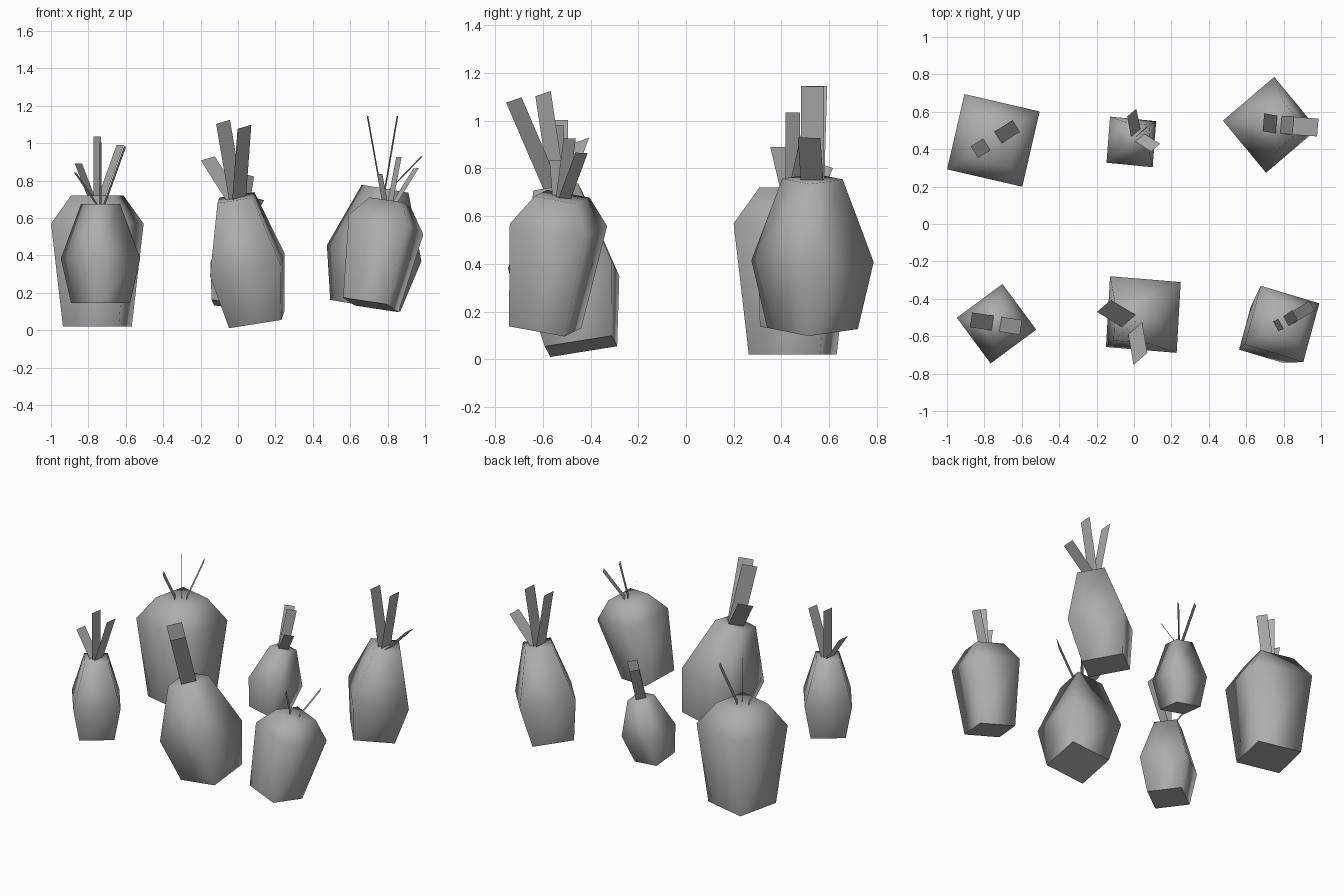
import bpy, bmesh, math
from mathutils import Matrix, Vector

cube = bpy.data.objects.get("Cube")
if cube:
    bpy.data.objects.remove(cube)

grey = bpy.data.materials.new("plain grey")
grey.use_nodes = True
colour = (0.42, 0.42, 0.42, 1)
grey.diffuse_color = colour
grey.node_tree.nodes["Principled BSDF"].inputs["Base Color"].default_value = colour


def make_object(name, bm, matrix):
    mesh = bpy.data.meshes.new(name)
    bm.to_mesh(mesh)
    bm.free()
    mesh.materials.append(grey)
    obj = bpy.data.objects.new(name, mesh)
    obj.matrix_world = matrix
    bpy.context.collection.objects.link(obj)
    return obj


def add_root(name, matrix, height, profile):
    """Four-sided body lofted through (radius, height) rings, flat base."""
    bm = bmesh.new()
    rings = []
    for radius, z in profile:
        rings.append([bm.verts.new((radius * height * math.cos(i * math.pi / 2),
                                    radius * height * math.sin(i * math.pi / 2),
                                    z * height)) for i in range(4)])
    for low, high in zip(rings, rings[1:]):
        for i in range(4):
            j = (i + 1) % 4
            bm.faces.new((low[i], low[j], high[j], high[i]))
    bm.faces.new(rings[-1])
    for face in bm.faces:
        face.smooth = True
    base = bm.faces.new(rings[0][::-1])
    for edge in base.edges:
        edge.smooth = False
    make_object(name + "_root", bm, matrix)


def add_leaves(name, matrix, height, leaves, width):
    """Flat strips rising from the crown: (foot offset, tip offset, tip height)."""
    for label, (foot, tip, top) in zip(("middle", "long", "short"), leaves):
        bm = bmesh.new()
        # Sink the foot a little below the crown
        slope = (tip - foot) / (top - 1)
        low = 0.97
        start = foot + slope * (low - 1)
        w = width / 2
        corners = ((start, -w, low), (start, w, low), (tip, w, top), (tip, -w, top))
        bm.faces.new([bm.verts.new(Vector(c) * height) for c in corners])
        make_object(f"{name}_{label}_leaf", bm, matrix)


# Two kinds: widest at the middle, or widest near the shoulder
tapered = dict(profile=((0.3, 0), (0.405, 0.45), (0.2, 1)), width=0.15,
               leaves=((0, 0, 1.62), (0.04, 0.25, 1.58), (-0.04, -0.26, 1.32)))
shouldered = dict(profile=((0.31, 0), (0.417, 0.785), (0.236, 1)), width=0.105,
                  leaves=((0, 0, 1.45), (0.043, 0.206, 1.386), (-0.06, -0.17, 1.243)))

# name, kind, centre of base, turn in degrees, lean of the axis, height
plants = (
    ("back_right", shouldered, (-0.752, 0.447, 0.02), 32, (0, 0), 0.70),
    ("back_middle", tapered, (-0.043, 0.41, 0.135), 130, (0.15, 0.15), 0.437),
    ("back_left", tapered, (0.68, 0.53, 0.13), 175, (0.17, 0), 0.635),
    ("front_right", tapered, (-0.735, -0.533, 0.144), -8.5, (0, 0), 0.53),
    ("front_middle", tapered, (0.10, -0.44, 0.055), -49, (-0.17, -0.15), 0.67),
    ("front_left", shouldered, (0.71, -0.59, 0.135), 29, (0.19, 0.13), 0.56),
)

for name, kind, spot, turn, lean, height in plants:
    tilt = Vector((0, 0, 1)).rotation_difference(Vector((*lean, 1)))
    matrix = (Matrix.Translation(spot) @ tilt.to_matrix().to_4x4()
              @ Matrix.Rotation(math.radians(turn), 4, "Z"))
    add_root(name, matrix, height, kind["profile"])
    add_leaves(name, matrix, height, kind["leaves"], kind["width"])
